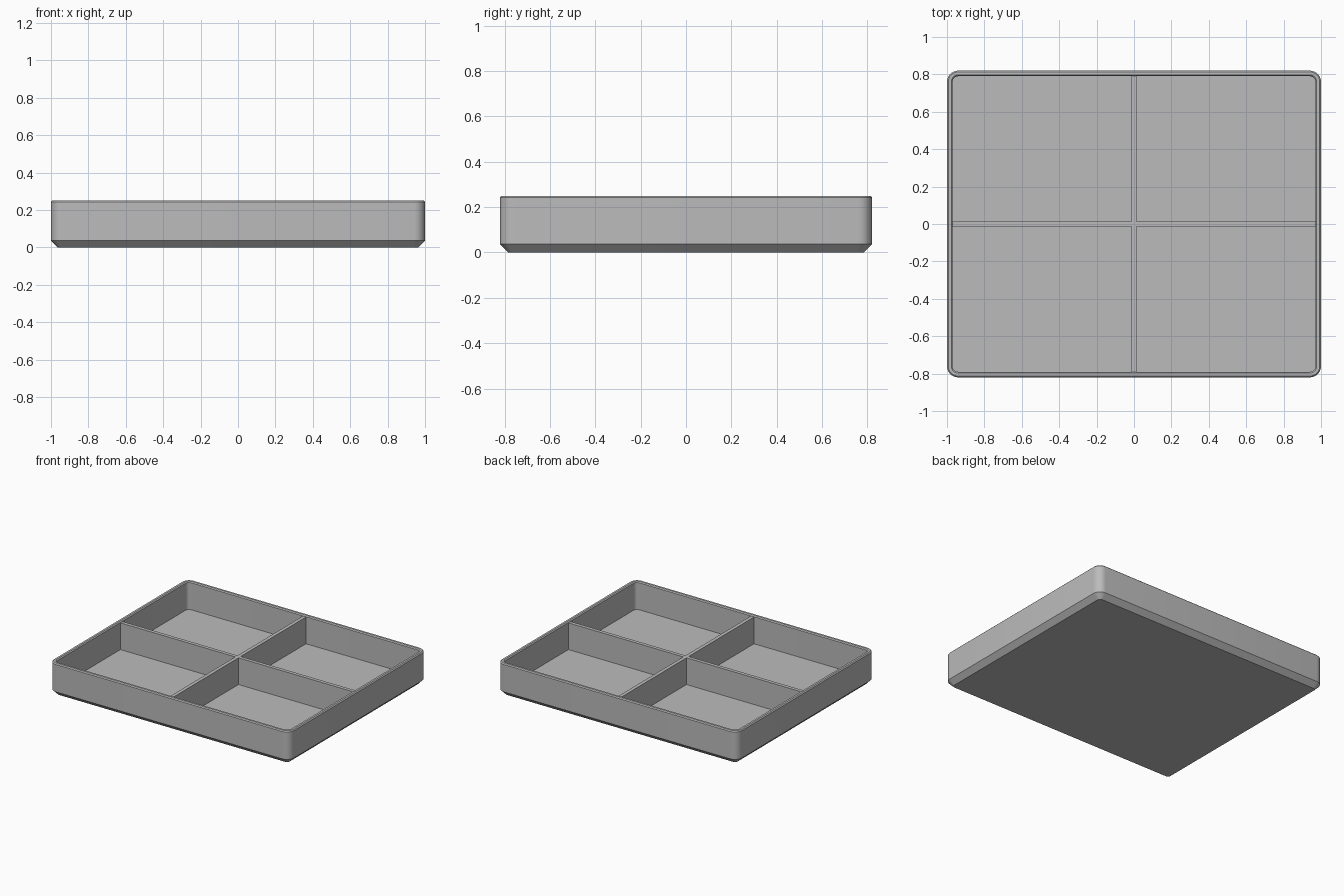
import bpy, bmesh, math

if "Cube" in bpy.data.objects:
    bpy.data.objects.remove(bpy.data.objects["Cube"], do_unlink=True)

HX, HY, H = 1.0, 0.82, 0.25          # half width, half depth, height
WALL, RADIUS, CHAMFER, EDGE = 0.03, 0.06, 0.037, 0.007
FLOOR, DIVIDER_TOP, DIVIDER = 0.04, 0.241, 0.027

grey = bpy.data.materials.new("tray grey")
grey.use_nodes = True
colour = (0.5, 0.5, 0.5, 1)
grey.diffuse_color = colour
grey.node_tree.nodes["Principled BSDF"].inputs["Base Color"].default_value = colour


def make_object(name, bm):
    bmesh.ops.recalc_face_normals(bm, faces=bm.faces)
    mesh = bpy.data.meshes.new(name)
    bm.to_mesh(mesh)
    bm.free()
    mesh.materials.append(grey)
    obj = bpy.data.objects.new(name, mesh)
    bpy.context.collection.objects.link(obj)
    return obj


def rounded_ring(bm, inset, z, steps=8):
    """Ring of vertices around a rounded rectangle, shrunk by the inset."""
    r = RADIUS - inset
    ring = []
    for quarter, (sx, sy) in enumerate([(1, 1), (-1, 1), (-1, -1), (1, -1)]):
        for i in range(steps + 1):
            a = math.pi / 2 * (quarter + i / steps)
            ring.append(bm.verts.new((sx * (HX - RADIUS) + r * math.cos(a),
                                      sy * (HY - RADIUS) + r * math.sin(a), z)))
    return ring


# Tray shell: chamfered foot, straight wall, eased rim, inner wall and floor
profile = [(CHAMFER, 0), (0, CHAMFER), (0, H - EDGE), (EDGE, H),
           (WALL - EDGE, H), (WALL, H - EDGE), (WALL, FLOOR)]
bm = bmesh.new()
rings = [rounded_ring(bm, inset, z) for inset, z in profile]
for low, high in zip(rings, rings[1:]):
    for i in range(len(low)):
        j = (i + 1) % len(low)
        bm.faces.new((low[i], low[j], high[j], high[i]))
bm.faces.new(rings[0])
bm.faces.new(rings[-1])
tray = make_object("tray", bm)
bpy.context.view_layer.objects.active = tray
tray.select_set(True)
bpy.ops.object.shade_smooth_by_angle(angle=math.radians(30))
tray.select_set(False)

# Crossed dividers: one long bar and two short ones that meet it
span_x, span_y = HX - WALL / 2 - EDGE, HY - WALL / 2 - EDGE
half = DIVIDER / 2


def divider(name, x0, x1, y0, y1):
    bm = bmesh.new()
    bmesh.ops.create_cube(bm, size=1)
    for v in bm.verts:
        v.co = (x1 if v.co.x > 0 else x0, y1 if v.co.y > 0 else y0,
                DIVIDER_TOP if v.co.z > 0 else FLOOR - EDGE)
    make_object(name, bm)


divider("long_divider", -span_x, span_x, -half, half)
divider("front_divider", -half, half, -span_y, -half)
divider("back_divider", -half, half, half, span_y)
